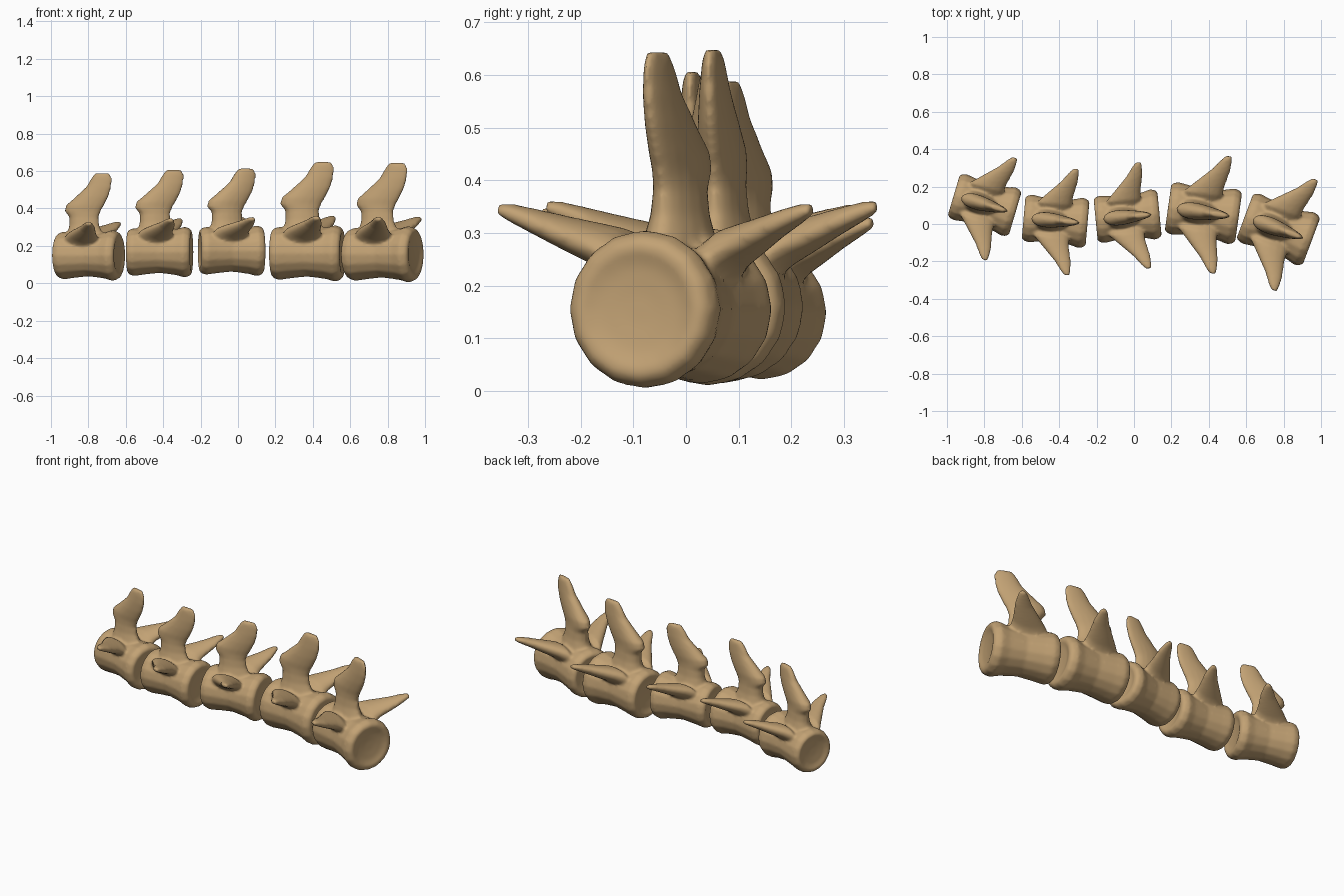
import bpy, bmesh, math

if "Cube" in bpy.data.objects:
    bpy.data.objects.remove(bpy.data.objects["Cube"])

bone = bpy.data.materials.new("tan_bone")
bone.diffuse_color = (0.54, 0.36, 0.175, 1)
bone.use_nodes = True
bone.node_tree.nodes["Principled BSDF"].inputs["Base Color"].default_value = bone.diffuse_color


def loft(bm, rings):
    """Skin a list of rings and close both ends."""
    loops = [[bm.verts.new(p) for p in r] for r in rings]
    n = len(loops[0])
    for a, b in zip(loops, loops[1:]):
        for i in range(n):
            j = (i + 1) % n
            bm.faces.new((a[i], a[j], b[j], b[i]))
    bm.faces.new(loops[0])
    bm.faces.new(loops[-1])


def circle(n):
    return [(math.cos(2 * math.pi * i / n), math.sin(2 * math.pi * i / n)) for i in range(n)]


# waisted body: x, radius
BODY = [(-.176, .03), (-.181, .085), (-.192, .115), (-.184, .132), (-.152, .143), (-.1, .135),
        (0, .124), (.1, .137), (.152, .152), (.184, .140), (.194, .12), (.182, .085), (.177, .03)]
# upright spine blade: z, front x, back x, half thickness
SPINE = [(.18, -.14, .11, .085), (.28, -.13, .09, .064), (.33, -.117, .067, .050),
         (.38, -.117, .062, .044), (.415, -.146, .076, .044), (.45, -.138, .097, .044),
         (.50, -.078, .124, .037), (.56, -.012, .143, .028), (.61, .018, .145, .021),
         (.640, .042, .132, .015)]
# side wing: x, y, z, half width, half thickness
WING = [(-.02, .04, .20, .11, .06), (-.015, .10, .25, .107, .055), (.005, .14, .272, .087, .043),
        (.035, .19, .292, .068, .035), (.065, .24, .313, .049, .027),
        (.085, .29, .333, .032, .019), (.096, .318, .342, .018, .011)]


def vertebra(name, x, y, z, angle, scale):
    bm = bmesh.new()
    loft(bm, [[(px, r * c, .152 + r * s) for c, s in circle(16)] for px, r in BODY])
    loft(bm, [[((a + b) / 2 + (b - a) / 2 * c, t * s * (1 - .25 * c), h)
               for c, s in circle(16)] for h, a, b, t in SPINE])
    for side in (-1, 1):
        loft(bm, [[(wx + w * c, side * wy, wz + t * s) for c, s in circle(16)]
                  for wx, wy, wz, w, t in WING])
    bmesh.ops.recalc_face_normals(bm, faces=bm.faces)
    me = bpy.data.meshes.new(name)
    bm.to_mesh(me)
    bm.free()
    me.materials.append(bone)
    ob = bpy.data.objects.new(name, me)
    bpy.context.collection.objects.link(ob)
    ob.location = (x, y, z)
    ob.rotation_euler = (0, 0, math.radians(angle))
    ob.scale = (scale,) * 3
    # fuse the parts into one smooth bone
    rm = ob.modifiers.new("fuse", 'REMESH')
    rm.mode = 'VOXEL'
    rm.voxel_size = 0.009
    rm.use_smooth_shade = True
    sm = ob.modifiers.new("soften", 'SMOOTH')
    sm.factor = 0.5
    sm.iterations = 6


# the chain of five bones: x, y, z, turn, scale
CHAIN = [(-.80, .105, .012, -16.5, .90), (-.42, .018, .030, -5, .90), (-.035, .038, .037, 5.5, .90),
         (.37, .062, .008, -8, 1.0), (.77, -.025, .003, -20.5, 1.0)]
for i, c in enumerate(CHAIN):
    vertebra("vertebra_%d" % (i + 1), *c)
